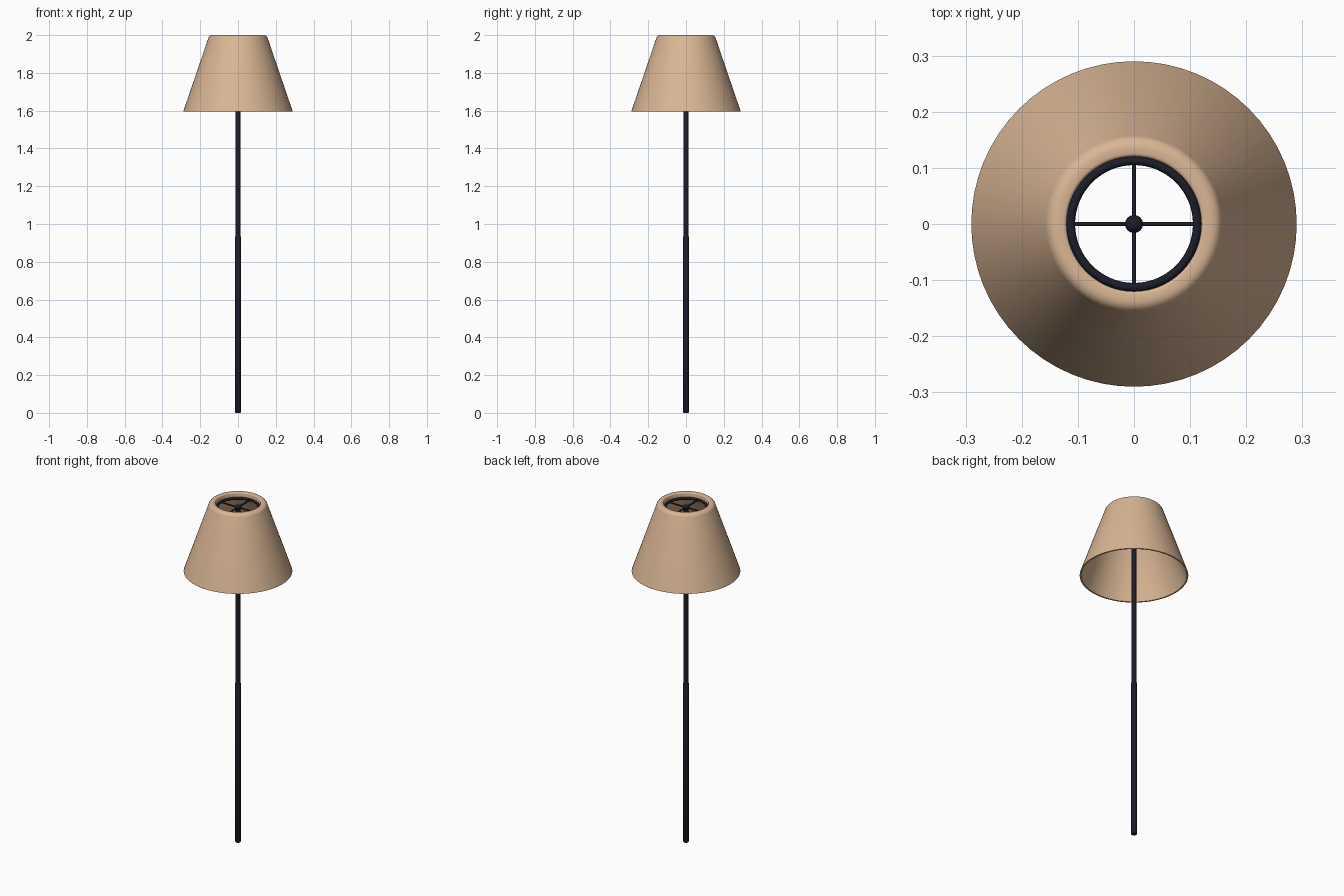
import bpy, bmesh, math
from mathutils import Vector, Matrix

if "Cube" in bpy.data.objects:
    bpy.data.objects.remove(bpy.data.objects["Cube"])


def material(name, color):
    m = bpy.data.materials.new(name)
    m.diffuse_color = color
    m.use_nodes = True
    m.node_tree.nodes["Principled BSDF"].inputs["Base Color"].default_value = m.diffuse_color
    return m


FABRIC = material("tan_fabric", (0.70, 0.47, 0.30, 1))
METAL = material("dark_metal", (0.012, 0.012, 0.022, 1))


def finish(bm, name, mat):
    bmesh.ops.recalc_face_normals(bm, faces=bm.faces)
    me = bpy.data.meshes.new(name)
    bm.to_mesh(me)
    bm.free()
    ob = bpy.data.objects.new(name, me)
    bpy.context.collection.objects.link(ob)
    me.materials.append(mat)
    bpy.ops.object.select_all(action='DESELECT')
    ob.select_set(True)
    bpy.context.view_layer.objects.active = ob
    bpy.ops.object.shade_smooth_by_angle(angle=math.radians(40))
    return ob


def lathe(name, profile, mat, steps=64, closed=False):
    """Spin an (r, z) profile around the z axis."""
    bm = bmesh.new()
    vs = [bm.verts.new((r, 0, z)) for r, z in profile]
    pairs = list(zip(vs, vs[1:])) + ([(vs[-1], vs[0])] if closed else [])
    es = [bm.edges.new(p) for p in pairs]
    bmesh.ops.spin(bm, geom=vs + es, cent=(0, 0, 0), axis=(0, 0, 1),
                   angle=2 * math.pi, steps=steps)
    bmesh.ops.remove_doubles(bm, verts=bm.verts, dist=1e-5)
    return finish(bm, name, mat)


def arc(cr, cz, rad, a0, a1, n):
    angles = [math.radians(a0 + (a1 - a0) * i / n) for i in range(n + 1)]
    return [(cr + rad * math.cos(a), cz + rad * math.sin(a)) for a in angles]


# Tapered shade: outer wall, rounded shoulder, turned-in lip, inner wall
shade = ([(0.290, 1.595)]
         + arc(0.136, 1.978, 0.022, 18, 90, 6)
         + arc(0.126, 1.994, 0.006, 90, 180, 3)
         + [(0.120, 1.966), (0.126, 1.966), (0.126, 1.990), (0.137, 1.990),
            (0.147, 1.980), (0.282, 1.595)])
lathe("lampshade", shade, FABRIC, 64, closed=True)

# Two-part telescopic pole
lathe("lower_pole", [(0, 0), (0.013, 0), (0.0155, 0.003), (0.0155, 0.932),
                     (0.0135, 0.935), (0, 0.935)], METAL, 32)
lathe("upper_pole", [(0, 0.93), (0.0125, 0.93), (0.0125, 1.965), (0, 1.965)],
      METAL, 32)

# Finial knob where the spokes meet
lathe("finial", [(0, 1.954)] + arc(0, 1.97, 0.016, -80, 80, 12) + [(0, 1.986)],
      METAL, 32)

# Carrier ring inside the shade opening
lathe("carrier_ring", arc(0.1125, 1.97, 0.0075, 0, 330, 11), METAL, 64,
      closed=True)

# Four spokes from knob to ring
bm = bmesh.new()
for i in range(4):
    rot = Matrix.Rotation(i * math.pi / 2, 4, 'Z')
    mat = (rot @ Matrix.Translation((0.061, 0, 1.97))
           @ Matrix.Rotation(math.pi / 2, 4, 'Y'))
    bmesh.ops.create_cone(bm, cap_ends=True, segments=12, radius1=0.004,
                          radius2=0.004, depth=0.102, matrix=mat)
finish(bm, "spokes", METAL)
